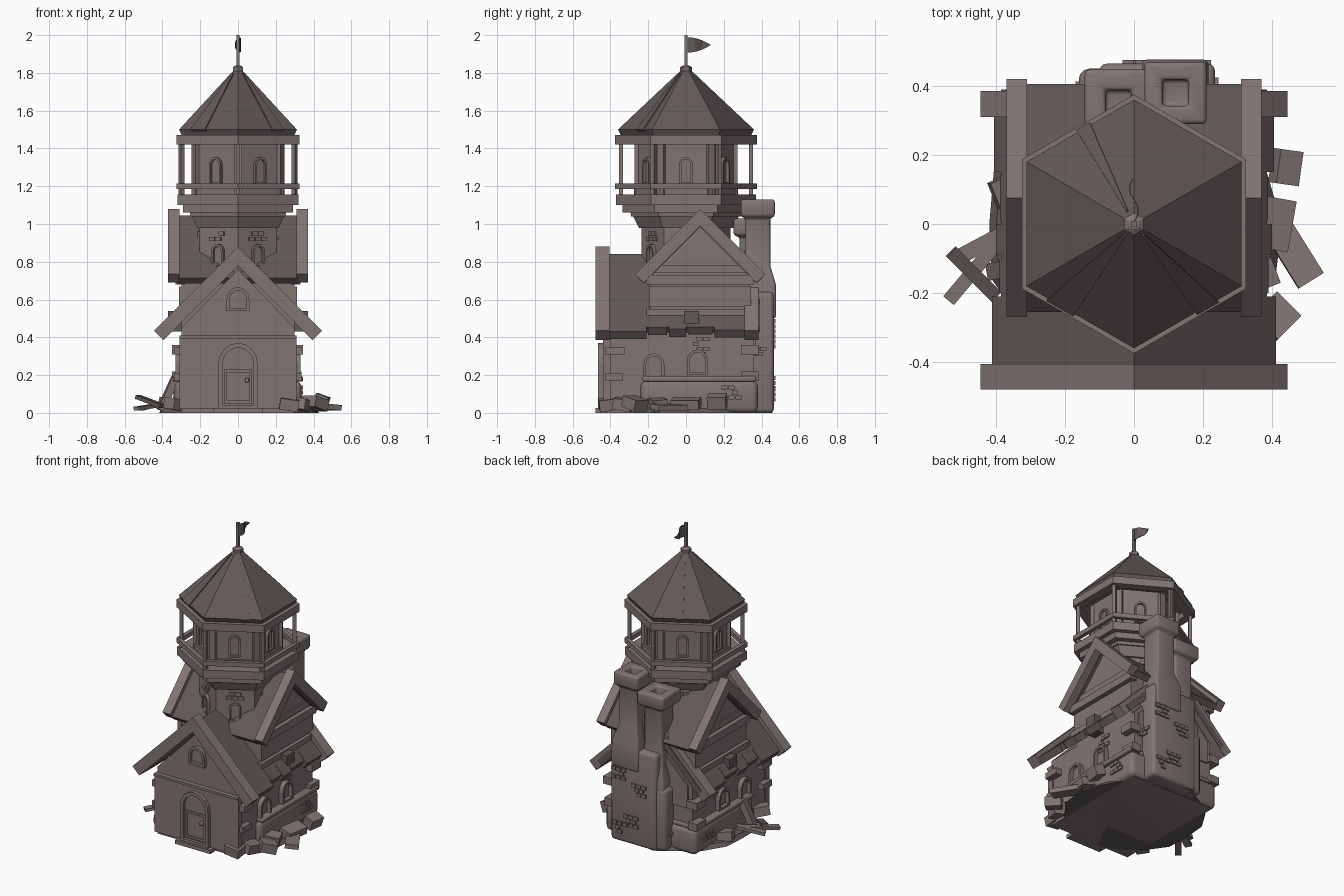
import bpy, bmesh, random
from math import pi, sin, cos, radians, sqrt
from mathutils import Matrix, Vector

random.seed(4)
if "Cube" in bpy.data.objects:
    bpy.data.objects.remove(bpy.data.objects["Cube"])


def material(name, rgb):
    m = bpy.data.materials.new(name)
    m.use_nodes = True
    m.diffuse_color = (*rgb, 1)
    m.node_tree.nodes["Principled BSDF"].inputs["Base Color"].default_value = (*rgb, 1)
    return m


WALL = material("warm grey wall", (0.22, 0.18, 0.172))
ROOF = material("dark roof wood", (0.12, 0.1, 0.096))


def build(name, verts, faces, mat=WALL, matrix=Matrix(), bevel=0):
    bm = bmesh.new()
    vs = [bm.verts.new(v) for v in verts]
    for f in faces:
        bm.faces.new([vs[i] for i in f])
    bmesh.ops.recalc_face_normals(bm, faces=bm.faces)
    if bevel:
        edges = [e for e in bm.edges if e.is_manifold and e.calc_face_angle() > 0.4]
        bmesh.ops.bevel(bm, geom=edges, offset=bevel, segments=3, profile=0.5,
                        affect="EDGES", clamp_overlap=True)
    bm.transform(matrix)
    me = bpy.data.meshes.new(name)
    bm.to_mesh(me)
    bm.free()
    me.materials.append(mat)
    if bevel:
        me.shade_smooth()
        me.set_sharp_from_angle(angle=radians(40))
    ob = bpy.data.objects.new(name, me)
    bpy.context.collection.objects.link(ob)


def loft(name, rings, mat=WALL, closed=False, **kw):
    # skin matching rings of points, capped unless the rings form a closed loop
    n, k = len(rings[0]), len(rings)
    verts = [p for r in rings for p in r]
    faces = []
    for j in range(k if closed else k - 1):
        a, b = j * n, (j + 1) % k * n
        faces += [(a + i, a + (i + 1) % n, b + (i + 1) % n, b + i) for i in range(n)]
    if not closed:
        faces += [tuple(range(n)), tuple(range((k - 1) * n, k * n))]
    build(name, verts, faces, mat, **kw)


def prism(name, profile, axis, a, b, mat=WALL, off=0):
    def ring(d):
        return [(p + off, d, z) if axis == "y" else (d, p + off, z) for p, z in profile]
    loft(name, [ring(a), ring(b)], mat)


def lathe(name, profile, mat=WALL, n=6, closed=False, x=0, y=0, **kw):
    k = sqrt(2) if n == 4 else 1
    ang = [pi / n + 2 * pi * i / n for i in range(n)]
    rings = [[(x + k * r * cos(a), y + k * r * sin(a), z) for a in ang] for r, z in profile]
    loft(name, rings, mat, closed, **kw)


def box(name, lo, hi, mat=WALL, matrix=Matrix(), bevel=0):
    ring = [[(x, y, z) for x, y in ((lo[0], lo[1]), (hi[0], lo[1]), (hi[0], hi[1]), (lo[0], hi[1]))]
            for z in (lo[2], hi[2])]
    loft(name, ring, mat, matrix=matrix, bevel=bevel)


def place(x, y, z, angle):
    # local +y faces outward along the given compass angle
    return Matrix.Translation((x, y, z)) @ Matrix.Rotation(radians(angle - 90), 4, "Z")


def arch(name, w, h, t, m, depth=0.025):
    def outline(r, base, d):
        top = [(r * cos(pi * i / 8), d, h - w + 1.1 * r * sin(pi * i / 8)) for i in range(9)]
        return [(r, d, base)] + top + [(-r, d, base)]
    o, i = (w, 0), (w - t, t)
    loft(name + "_frame", [outline(*o, -.02), outline(*o, depth), outline(*i, depth), outline(*i, -.02)],
         closed=True, matrix=m)
    loft(name + "_pane", [outline(*i, -.02), outline(*i, .004)], matrix=m)


def bricks(name, m, rows):
    for r in range(rows):
        for c in range(2 if r % 2 else 3):
            if random.random() < .75:
                x = (c - 1) * .037 + (r % 2) * .018
                box(name, (x - .016, -.02, r * .027), (x + .016, .01, r * .027 + .022), WALL, m)


def chevron(top, w, t):
    return [(0, top), (w, top - w), (w - t / 2, top - w - t / 2), (0, top - t),
            (t / 2 - w, top - w - t / 2), (-w, top - w)]


def house(w, z0, z1, top):
    return [(-w, z0), (w, z0), (w, z1), (0, top), (-w, z1)]


# ground floor, its long roof with uneven eaves, and the barge boards
prism("ground_floor", house(.3, 0, .45, .76), "y", -.42, .36)
prism("front_wall", [(-.31, .02), (.31, .02), (.31, .4), (-.31, .4)], "y", -.44, -.4)
prism("main_roof", chevron(.84, .385, .06), "y", -.41, .39, ROOF)
for y in (-.48, .31):
    prism("main_barge_board", chevron(.88, .445, .1), "y", y, y + .075)
for s in (-1, 1):
    for y, length, e in ((-.41, .2, .412), (-.2, .1, .39), (-.09, .09, .4), (.01, .13, .388), (.15, .16, .405)):
        prism("eave_plank", [(s * .34, .503), (s * e, .843 - e), (s * (e - .025), .803 - e), (s * .34, .45)],
              "y", y, y + length, ROOF)

# upper floor with gables on both sides
Y = .075
prism("upper_floor", house(.265, .4, .77, 1.03), "x", -.3, .3, off=Y)
prism("upper_roof", chevron(1.045, .33, .06), "x", -.32, .32, ROOF, Y)
for s in (-1, 1):
    prism("side_barge_board", chevron(1.08, .345, .09), "x", s * .31, s * .37, off=Y)
    for z0, z1, x, w in ((.5, .55, .325, .285), (.56, .67, .312, .27), (.68, .73, .33, .285), (.74, .78, .31, .25)):
        prism("side_board", [(-w, z0), (w, z0), (w, z1), (-w, z1)], "x", s * .28, s * x, off=Y)
    prism("eave_bracket", [(-.04, .43), (.04, .43), (.04, .54), (-.04, .54)], "x", s * .3, s * .37, ROOF, .03)
prism("rear_wall", house(.27, .3, .45, .72), "y", .34, .37)

# front details: band, window, door
box("front_band", (-.31, -.45, .395), (.31, -.4, .41))
arch("front_window", .06, .12, .016, place(0, -.42, .54, -90))
door = place(0, -.44, .02, -90)
arch("door", .105, .34, .022, door, .025)
for lo, hi in (((-.075, .03), (-.062, .21)), ((.062, .03), (.075, .21)),
               ((-.062, .195), (.062, .21)), ((-.062, .03), (.062, .045))):
    box("door_rail", (lo[0], 0, lo[1]), (hi[0], .012, hi[1]), WALL, door)
box("door_knob", (-.058, 0, .14), (-.038, .025, .165), WALL, door, .006)
box("door_step", (-.13, -.04, -.02), (.13, .04, .005), WALL, door)

# stone plinth, a few corner stones, side windows
box("plinth", (-.335, -.24, 0), (.335, .38, .17), bevel=.03)
box("plinth_ledge", (-.345, -.23, .165), (.345, .37, .195), bevel=.01)
for s in (-1, 1):
    for z, d in ((.17, .025), (.31, .035)):
        box("corner_stone", (s * .31 - .03, -.425, z), (s * .31 + d, -.36 + d, z + .04))
        box("rear_stone", (s * .31 - .04, .29, z), (s * .31 + d, .385, z + .05))
    for y, z in ((-.17, .18), (.06, .2)):
        arch("side_window", .055, .13, .014, place(s * .3, y, z, 90 - 90 * s), .03)
    bricks("side_brick", place(s * .3, .09, .3, 90 - 90 * s), 4)
    bricks("plinth_brick", place(s * .335, .24, .07, 90 - 90 * s), 3)

# twin chimneys on a broad stepped base at the back
box("chimney_base", (-.1, .28, 0), (.235, .465, .64), bevel=.022)
box("chimney_side_base", (-.16, .26, 0), (0, .45, .42), bevel=.03)


def chimney(name, x, y, foot, neck, top, r):
    lathe(name, [(.096, foot), (.096, neck - .1), (.066, neck), (.066, top - .1), (r, top - .09), (r, top),
                 (.038, top), (.038, top - .06)], n=4, x=x, y=y, bevel=.014)


chimney("tall_chimney", .12, .38, .5, .78, 1.13, .09)
chimney("short_chimney", -.045, .35, .3, .56, 1.03, .098)
for x, z in ((.16, .06), (.08, .12), (.02, .34), (.17, .42)):
    bricks("chimney_brick", place(x, .465, z, 90), 3)
bricks("chimney_side_brick", place(.235, .39, .3, 0), 2)
bricks("chimney_side_brick", place(-.16, .36, .1, 180), 2)

# hexagonal tower and balcony
lathe("tower_shaft", [(.235, .5), (.235, .98), (.25, .98), (.28, 1.04), (.29, 1.04), (.3, 1.1)])
lathe("balcony_floor", [(.335, 1.06), (.335, 1.1), (.37, 1.1), (.37, 1.155), (.33, 1.155)])
lathe("balcony_rail", [(.345, 1.185), (.375, 1.185), (.375, 1.215), (.345, 1.215)], closed=True)
lathe("tower_room", [(.262, 1.15), (.262, 1.44)])
lathe("tower_skirting", [(.275, 1.15), (.275, 1.19)])
lathe("roof_ring", [(.31, 1.42), (.375, 1.42), (.375, 1.47), (.31, 1.47)], closed=True)
lathe("tower_ceiling", [(.32, 1.455), (.32, 1.47)])
lathe("tower_roof", [(.345, 1.47), (.36, 1.5), (.02, 1.82)], ROOF)
lathe("finial", [(.018, 1.79), (.032, 1.81), (.032, 1.83), (.015, 1.84)])
for k in range(6):
    a = radians(30 + 60 * k)
    m = place(.345 * cos(a), .345 * sin(a), 0, 30 + 60 * k)
    box("balcony_post", (-.011, -.011, 1.15), (.011, .011, 1.43), WALL, m)
    m = place(.252 * cos(a), .252 * sin(a), 0, 30 + 60 * k)
    box("room_pilaster", (-.02, -.02, 1.15), (.02, .02, 1.43), WALL, m)
    f = radians(60 * k)
    for name, r, z in (("room_window", .227, 1.21), ("shaft_window", .2035, .77)):
        arch(name, .036, .14 if z > 1 else .12, .011, place(r * cos(f), r * sin(f), z, 60 * k), .02)
    bricks("shaft_brick", place(.2035 * cos(f), .2035 * sin(f), .91, 60 * k), 2)

# raised planks fanning down the tower roof
apex = Vector((0, 0, 1.835))
for k, u0, u1 in ((2, -.2, .05), (4, -.6, -.1), (5, .15, .55)):
    c = [Vector((.362 * cos(radians(60 * k + d)), .362 * sin(radians(60 * k + d)), 1.494)) for d in (-30, 30)]
    up = (c[0] - apex).cross(c[1] - apex).normalized()
    ends = [c[0].lerp(c[1], (u + 1) / 2) for u in (u0, u1)]
    quad = [apex.lerp(ends[0], .12), apex.lerp(ends[1], .12), ends[1], ends[0]]
    loft("roof_fan_plank", [[p - up * .012 for p in quad], [p + up * .009 for p in quad]], ROOF)

# flag pole and waving pennant
box("flag_pole", (-.009, -.009, 1.8), (.009, .009, 2))
rings = []
for i in range(7):
    t = i / 6
    x, y, h = .014 * sin(t * 6), .005 + .125 * t, .04 * (1 - t ** 2) + .001
    rings.append([(x - .002, y, 1.948 - h), (x + .002, y, 1.948 - h), (x + .002, y, 1.948 + h), (x - .002, y, 1.948 + h)])
loft("pennant", rings, ROOF)

# rough foundation and fallen rubble
edge = [(r * .44 * cos(a), r * .465 * sin(a)) for r, a in
        ((.92 + .08 * random.random(), 2 * pi * i / 18) for i in range(18))]
loft("foundation", [[(x, y, 0) for x, y in edge], [(x * .95, y * .95, .025) for x, y in edge]], ROOF)


def slab(name, loc, size, rot, mat=WALL):
    h = Vector(size) / 2
    m = Matrix.Translation(loc)
    for ang, ax in zip(rot, "ZYX"):
        m = m @ Matrix.Rotation(radians(ang), 4, ax)
    box(name, -h, h, mat, m)


slab("fallen_plank", (-.465, -.145, .06), (.19, .04, .02), (-45, 15, 0), ROOF)
slab("fallen_plank", (-.46, -.13, .035), (.24, .04, .02), (50, -6, 0))
slab("fallen_plank", (-.44, -.06, .04), (.18, .045, .02), (28, -12, 0))
slab("leaning_plank", (-.37, -.13, .1), (.04, .05, .19), (10, 25, 0))
slab("fallen_stone", (.44, .165, .06), (.07, .1, .07), (-8, 20, 0))
slab("fallen_slab", (.46, -.08, .03), (.085, .2, .03), (32, 5, 0))
slab("fallen_slab", (.41, .0, .05), (.09, .15, .05), (-10, 12, 0))
slab("fallen_stone", (.41, -.27, .05), (.1, .1, .06), (45, 15, 0))
for x, y in ((.33, -.33), (-.33, -.32), (.27, -.42), (-.36, .1), (.36, -.15)):
    slab("rubble", (x, y, .045), (.1, .08, .06), (random.uniform(0, 90), 8, 6))
